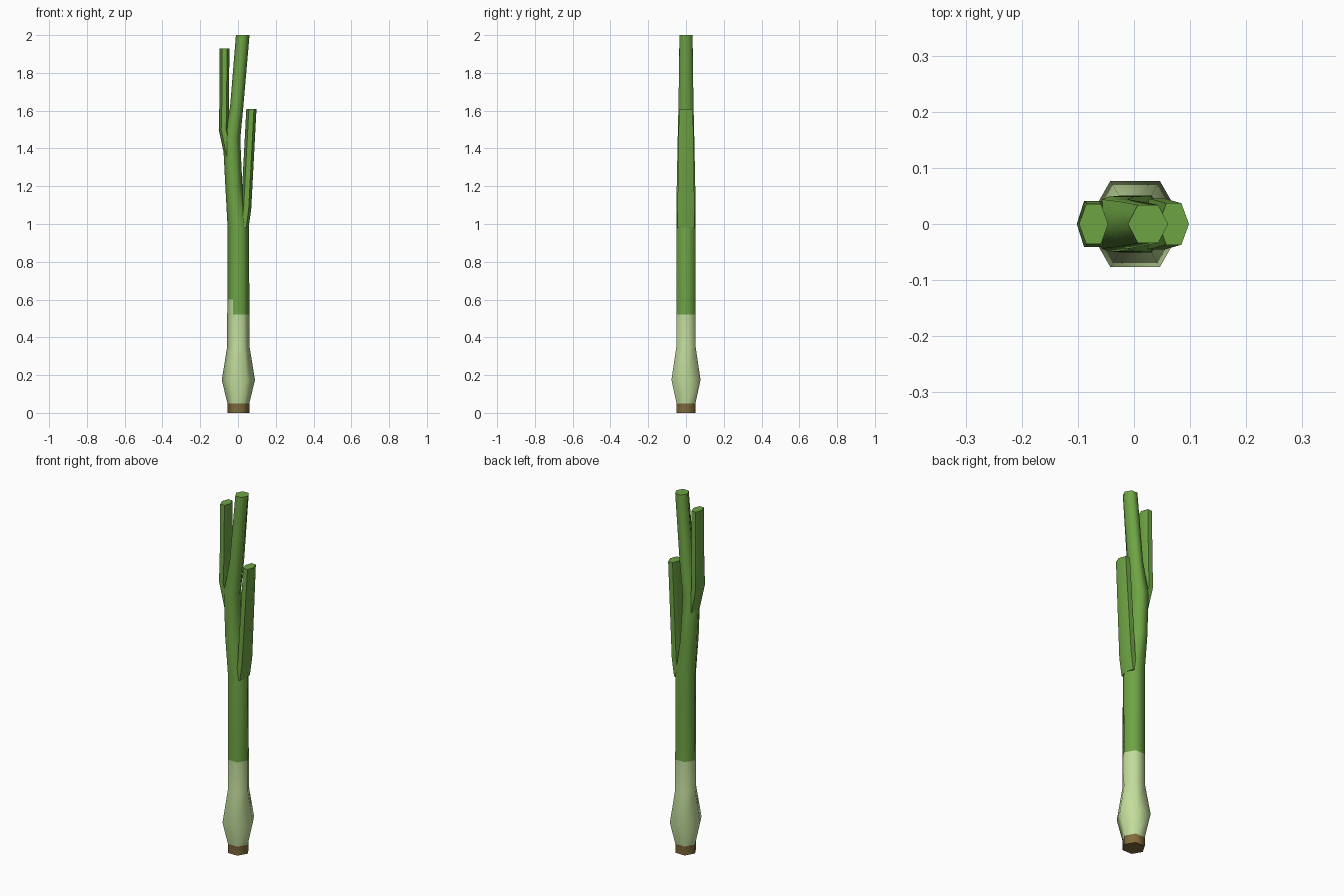
import bpy, bmesh, math

if "Cube" in bpy.data.objects:
    bpy.data.objects.remove(bpy.data.objects["Cube"])

def material(name, rgb):
    m = bpy.data.materials.new(name)
    m.diffuse_color = (*rgb, 1)
    m.use_nodes = True
    m.node_tree.nodes["Principled BSDF"].inputs["Base Color"].default_value = m.diffuse_color
    return m

GREEN = material("leaf green", (0.155, 0.37, 0.057))
PALE = material("pale stalk", (0.54, 0.72, 0.33))
BROWN = material("root brown", (0.22, 0.15, 0.045))

def tube(name, rings, rule=lambda c: 0, sides=6):
    """Loft of six-sided rings given as (x, z, half width, half depth)."""
    bm = bmesh.new()
    loops = []
    for x, z, rx, ry in rings:
        loop = []
        for i in range(sides):
            a = 2 * math.pi * i / sides
            loop.append(bm.verts.new((x + rx * math.cos(a),
                                      ry * math.sin(a) / math.sin(math.pi / 3), z)))
        loops.append(loop)
    for lo, hi in zip(loops, loops[1:]):
        for i in range(sides):
            j = (i + 1) % sides
            bm.faces.new((lo[i], lo[j], hi[j], hi[i]))
    bm.faces.new(loops[0][::-1])
    bm.faces.new(loops[-1])
    for f in bm.faces:
        f.material_index = rule(f.calc_center_median())
    me = bpy.data.meshes.new(name)
    bm.to_mesh(me)
    bm.free()
    for m in (GREEN, PALE, BROWN):
        me.materials.append(m)
    ob = bpy.data.objects.new(name, me)
    bpy.context.collection.objects.link(ob)
    bpy.ops.object.select_all(action='DESELECT')
    ob.select_set(True)
    bpy.context.view_layer.objects.active = ob
    bpy.ops.object.shade_smooth_by_angle(angle=math.radians(65))
    return ob

# Root is brown, lower stalk pale, rest green; one front-left side stays pale higher up
def stalk_colour(c):
    if c.z < 0.05:
        return 2
    front_left = c.x < -0.02 and c.y < -0.01
    return 1 if c.z < (0.6 if front_left else 0.522) else 0

# Stalk with bulb, continuing into the tallest leaf
tube("stalk", [
    (0.002, 0.0, 0.058, 0.050), (0.002, 0.05, 0.058, 0.050),
    (0.002, 0.175, 0.088, 0.077), (0.002, 0.35, 0.059, 0.051),
    (0.002, 0.522, 0.059, 0.051), (0.002, 0.6, 0.058, 0.050),
    (0.001, 1.0, 0.057, 0.050), (-0.022, 1.2, 0.045, 0.049),
    (-0.034, 1.45, 0.046, 0.044), (-0.007, 1.62, 0.035, 0.040),
    (0.025, 2.0, 0.036, 0.034)], stalk_colour)

# Side leaves branching off
tube("left_leaf", [
    (-0.047, 1.36, 0.025, 0.036), (-0.076, 1.5, 0.026, 0.041),
    (-0.073, 1.62, 0.026, 0.039), (-0.072, 1.93, 0.026, 0.036)])
tube("right_leaf", [
    (0.030, 0.98, 0.026, 0.044), (0.043, 1.08, 0.027, 0.045),
    (0.071, 1.61, 0.027, 0.037)])
